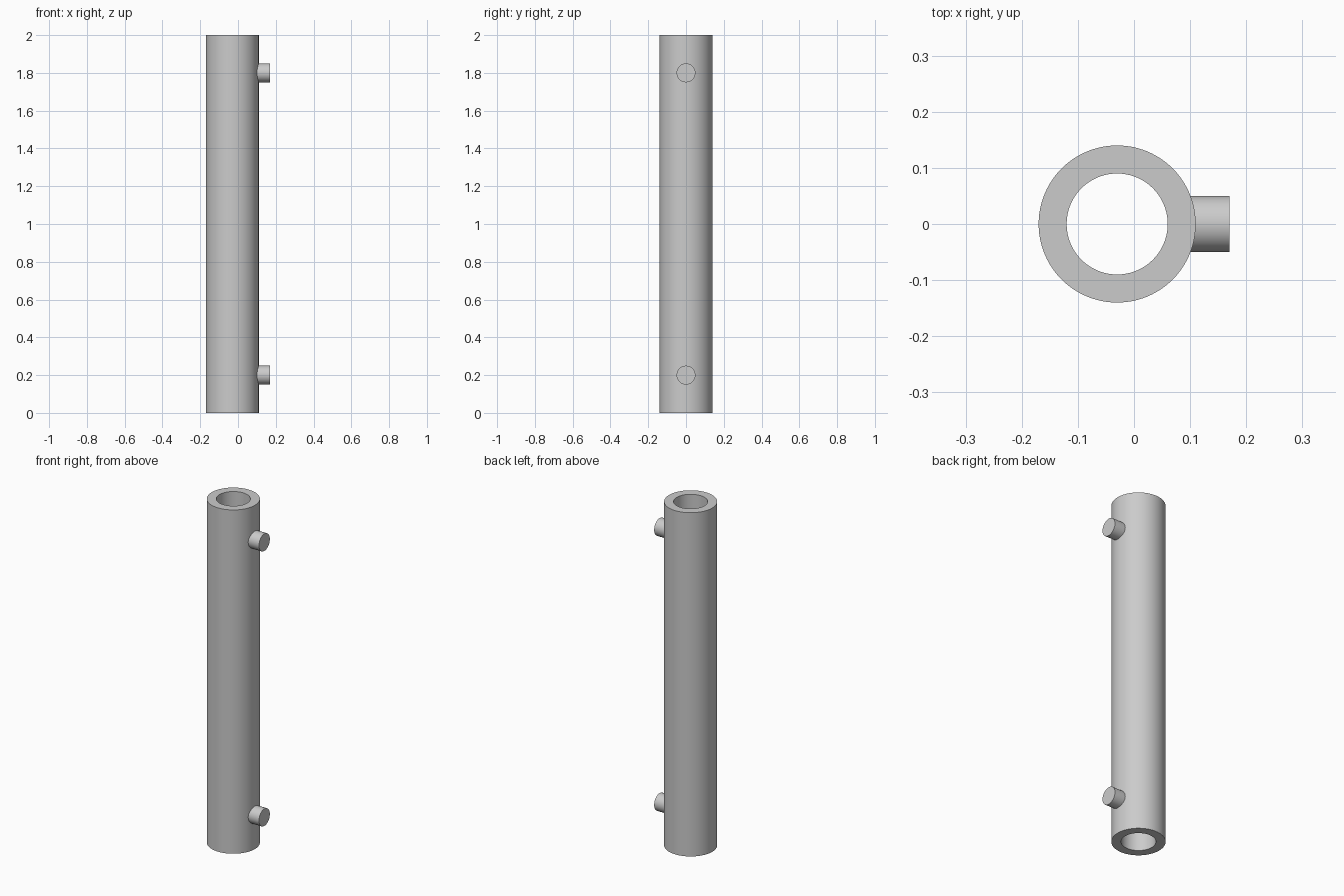
import bpy, bmesh, math
from mathutils import Matrix, Vector

cube = bpy.data.objects.get("Cube")
if cube:
    bpy.data.objects.remove(cube, do_unlink=True)

AXIS_X = -0.03
HEIGHT = 2.0
OUTER, INNER = 0.14, 0.09
PEG_RADIUS = 0.05
PEG_START, PEG_END = 0.08, 0.17
SIDES = 96

grey = bpy.data.materials.new("plain grey")
grey.use_nodes = True
colour = (0.6, 0.6, 0.6, 1)
grey.diffuse_color = colour
grey.node_tree.nodes["Principled BSDF"].inputs["Base Color"].default_value = colour


def finish(name, bm):
    """Turn a bmesh into a smooth-sided object with sharp rims."""
    bmesh.ops.recalc_face_normals(bm, faces=bm.faces)
    mesh = bpy.data.meshes.new(name)
    bm.to_mesh(mesh)
    bm.free()
    mesh.materials.append(grey)
    obj = bpy.data.objects.new(name, mesh)
    bpy.context.collection.objects.link(obj)
    bpy.ops.object.select_all(action="DESELECT")
    obj.select_set(True)
    bpy.context.view_layer.objects.active = obj
    bpy.ops.object.shade_smooth_by_angle(angle=math.radians(30))
    return obj


# Hollow tube: wall section spun around the upright axis
bm = bmesh.new()
section = [(INNER, 0), (OUTER, 0), (OUTER, HEIGHT), (INNER, HEIGHT)]
verts = [bm.verts.new((AXIS_X + r, 0, z)) for r, z in section]
edges = [bm.edges.new((verts[i - 1], verts[i])) for i in range(len(verts))]
bmesh.ops.spin(bm, geom=verts + edges, cent=(AXIS_X, 0, 0), axis=(0, 0, 1),
               angle=math.tau, steps=SIDES, use_merge=True)
bmesh.ops.remove_doubles(bm, verts=bm.verts, dist=1e-5)
finish("tube", bm)

# Two round pegs, rooted in the tube wall
for name, z in (("lower_peg", 0.2), ("upper_peg", HEIGHT - 0.2)):
    bm = bmesh.new()
    place = (Matrix.Translation(Vector(((PEG_START + PEG_END) / 2, 0, z)))
             @ Matrix.Rotation(math.pi / 2, 4, "Y"))
    bmesh.ops.create_cone(bm, cap_ends=True, segments=SIDES // 2,
                          radius1=PEG_RADIUS, radius2=PEG_RADIUS,
                          depth=PEG_END - PEG_START, matrix=place)
    finish(name, bm)
